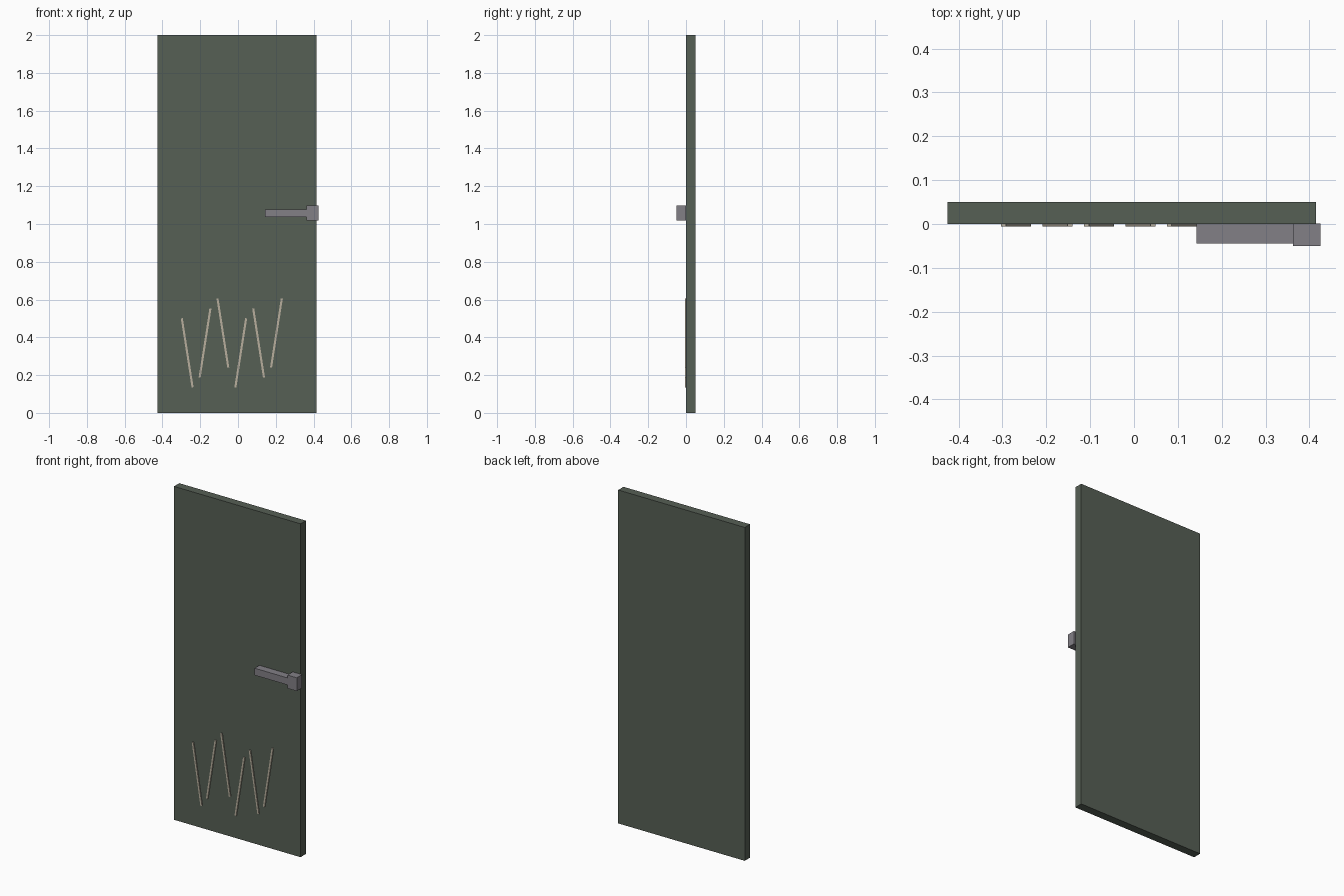
import bpy

cube = bpy.data.objects.get("Cube")
if cube:
    bpy.data.objects.remove(cube, do_unlink=True)


def material(name, rgb):
    mat = bpy.data.materials.new(name)
    mat.use_nodes = True
    color = (*rgb, 1.0)
    mat.diffuse_color = color
    mat.node_tree.nodes["Principled BSDF"].inputs["Base Color"].default_value = color
    return mat


def box(name, low, high, mat, tilt=0.0):
    """Box between two corners, optionally tilted in the door plane."""
    center = [(a + b) / 2 for a, b in zip(low, high)]
    bpy.ops.mesh.primitive_cube_add(size=1, location=center)
    obj = bpy.context.object
    obj.name = name
    obj.scale = [b - a for a, b in zip(low, high)]
    obj.rotation_euler.y = tilt
    obj.data.materials.append(mat)
    return obj


green = material("dull_green", (0.094, 0.115, 0.091))
metal = material("grey_metal", (0.225, 0.215, 0.24))
bare = material("scratched_beige", (0.48, 0.43, 0.34))

# Door slab
box("door_panel", (-0.425, 0, 0), (0.415, 0.05, 2), green)

# Handle: lever and its mounting block at the door edge
box("handle_lever", (0.142, -0.045, 1.036), (0.365, 0, 1.078), metal)
box("handle_block", (0.363, -0.05, 1.018), (0.425, 0.001, 1.098), metal)

# Scratches: thin strips leaning alternately, stepping up in threes
width, length, tilt = 0.011, 0.37, 0.155
for i in range(6):
    x = -0.269 + 0.0945 * i
    z = 0.318 + 0.0525 * (i % 3)
    box(f"scratch_{i + 1}",
        (x - width / 2, -0.006, z - length / 2),
        (x + width / 2, 0.001, z + length / 2),
        bare, -tilt if i % 2 == 0 else tilt)
